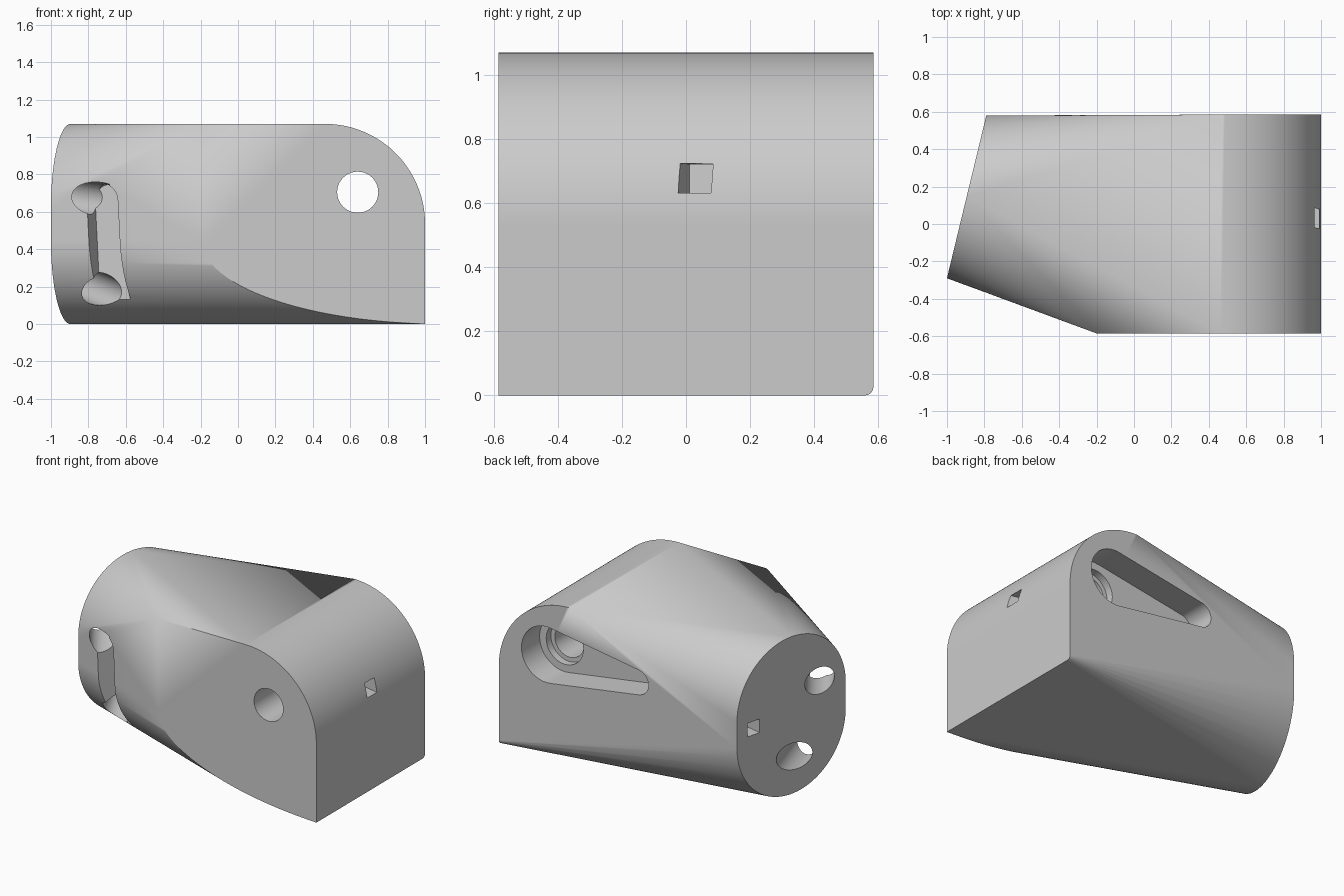
import bpy, bmesh
from math import sin, cos, pi, radians
from mathutils import Vector as V

if "Cube" in bpy.data.objects:
    bpy.data.objects.remove(bpy.data.objects["Cube"])

H, W, R = 1.07, 0.585, 0.4475           # height, half depth, end-face radius


def hull(name, pts):
    """Object made from the convex hull of a set of points."""
    bm = bmesh.new()
    for p in pts:
        bm.verts.new(p)
    bmesh.ops.remove_doubles(bm, verts=bm.verts, dist=1e-5)
    res = bmesh.ops.convex_hull(bm, input=bm.verts)
    loose = [v for v in bm.verts if not v.link_faces]
    bmesh.ops.delete(bm, geom=loose, context='VERTS')
    bmesh.ops.dissolve_limit(bm, angle_limit=radians(0.1), verts=bm.verts, edges=bm.edges)
    bmesh.ops.recalc_face_normals(bm, faces=bm.faces)
    me = bpy.data.meshes.new(name)
    bm.to_mesh(me)
    bm.free()
    ob = bpy.data.objects.new(name, me)
    bpy.context.collection.objects.link(ob)
    return ob


def ring(c, axis, r, n=40):
    """Circle of points around an axis."""
    a = V(axis).normalized()
    s = a.cross(V((0, 0, 1))).normalized()
    t = s.cross(a)
    return [V(c) + r * (cos(2*pi*i/n) * s + sin(2*pi*i/n) * t) for i in range(n)]


def rod(p, q, r):
    """Points of a cylinder between two points."""
    d = V(q) - V(p)
    return ring(p, d, r) + ring(q, d, r)


def box(p, q, w, h):
    """Points of a square bar between two points."""
    d = (V(q) - V(p)).normalized()
    s = d.cross(V((0, 0, 1))).normalized()
    t = s.cross(d)
    return [V(e) + i*w/2*s + j*h/2*t for e in (p, q) for i in (-1, 1) for j in (-1, 1)]


# Body: oblong end face blended into a block with a rounded top edge
C, u = V((-0.895, 0.145, 0)), V((0.235, 0.972, 0))
pts = []
N = 40
for i in range(N * 2 + 1):
    a = pi * i / (N * 2)
    for sgn, zc in ((1, H - R), (-1, R)):
        pts.append(C + u * R * cos(a) + V((0, 0, zc + sgn * R * sin(a))))
# front face lower edge: the end arc swept on to the front plane
for i in range(N + 1):
    a = pi / 2 * i / N
    p = C - u * R * cos(a) + V((0, 0, R - R * sin(a)))
    t = (p.y + W) / 0.2925
    q = V((p.x + 0.8 * t, -W, p.z))
    if q.x < 1:
        pts.append(q)
pts += [V((1, -W, 0)), V((-0.2, -W, H))]
# rounded top right edge, front and back
for i in range(N + 1):
    a = pi / 2 * i / N
    for y in (-W, W):
        pts.append(V((0.465 + 0.535 * cos(a), y, 0.535 + 0.535 * sin(a))))
# small round at the lower back corner
for i in range(9):
    a = pi / 2 * i / 8
    pts.append(V((1, W - 0.026 + 0.026 * cos(a), 0.026 - 0.026 * sin(a))))
body = hull("body", pts)

cutters = []
# Cross hole with counterbore and tapered pocket at the back
hx, hz = 0.64, 0.705
cutters.append(hull("cross_hole", rod((hx, -1, hz), (hx, 1, hz), 0.11)))
cutters.append(hull("counterbore", rod((hx, 0.34, hz), (hx, 1, hz), 0.14)))
cutters.append(hull("back_pocket", rod((hx, 0.39, hz), (hx, 1, hz), 0.19)
                    + rod((-0.04, 0.39, 0.70), (-0.04, 1, 0.70), 0.085)))

# Vertical groove in the slanted front face
n = V((-0.342, -0.94, 0))
up, lo = V((-0.725, -0.39, 0.66)), V((-0.70, -0.40, 0.155))
cutters.append(hull("front_groove", rod(up - n * 0.13, up + n * 0.3, 0.088)
                    + rod(lo - n * 0.13, lo + n * 0.3, 0.088)))

# Slanted holes from the end face to the groove
for name, a, b in (("upper_end_hole", V((-0.95, -0.08, 0.70)), V((-0.72, -0.42, 0.665))),
                   ("lower_end_hole", V((-0.90, 0.12, 0.25)), V((-0.69, -0.36, 0.165)))):
    d = (b - a).normalized()
    cutters.append(hull(name, rod(a - d * 0.25, b, 0.09)))

# Small square sockets in the right side and the end face
cutters.append(hull("right_socket", box((1.1, 0.0, 0.68), (0.86, 0.06, 0.675), 0.10, 0.092)))
cutters.append(hull("end_socket", box((-0.95, 0.47, 0.54), (-0.66, 0.42, 0.55), 0.10, 0.092)))

bpy.context.view_layer.objects.active = body
body.select_set(True)
for c in cutters:
    c.hide_render = True
    m = body.modifiers.new(c.name, 'BOOLEAN')
    m.operation, m.solver, m.object = 'DIFFERENCE', 'EXACT', c
    bpy.ops.object.modifier_apply(modifier=m.name)
for c in cutters:
    bpy.data.objects.remove(c)

# Smooth curved sides, sharp edges kept
bpy.ops.object.shade_smooth_by_angle(angle=radians(25))
wn = body.modifiers.new("weighted_normals", 'WEIGHTED_NORMAL')
wn.keep_sharp = True
